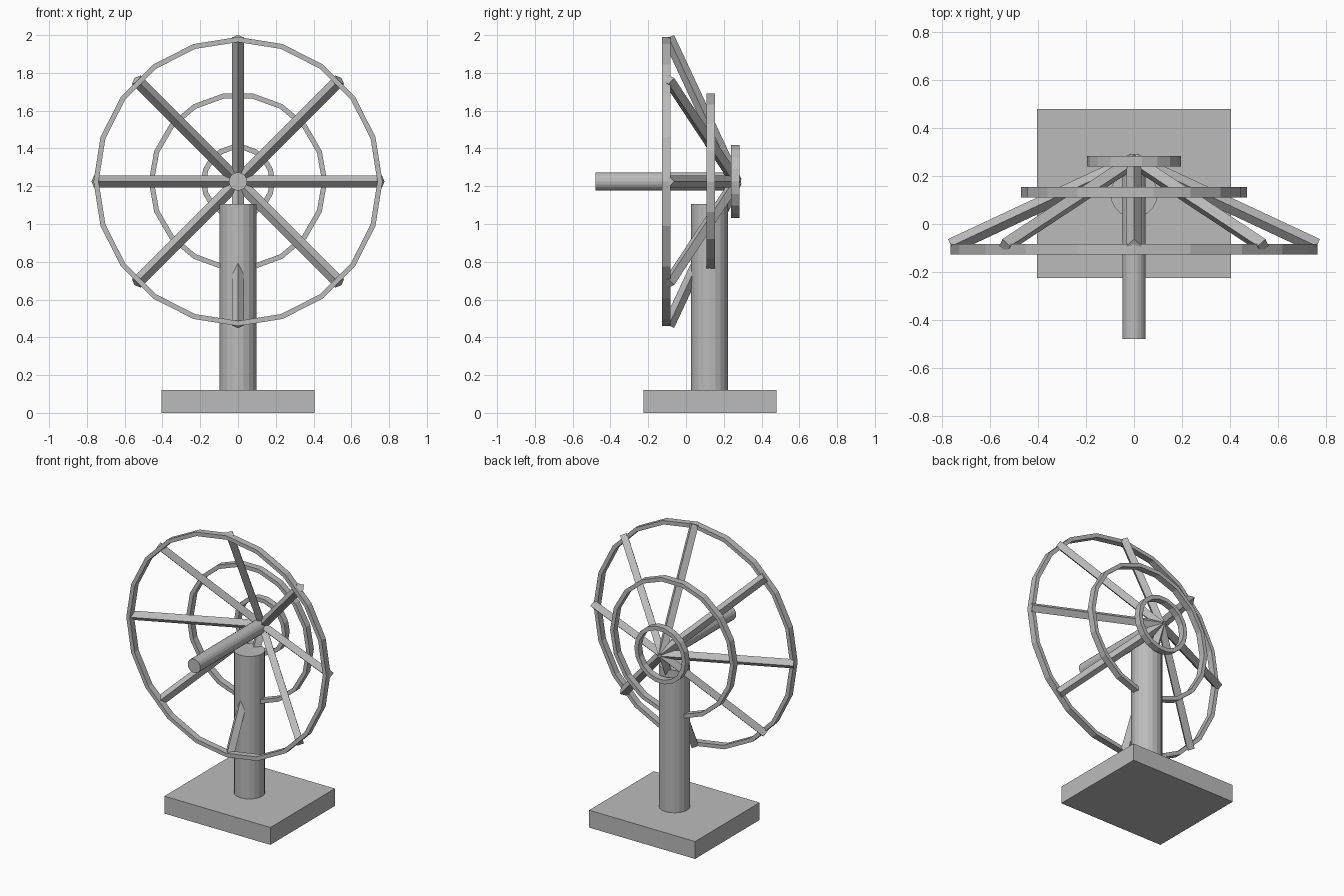
import bpy, bmesh, math
from mathutils import Vector, Matrix

cube = bpy.data.objects.get("Cube")
if cube:
    bpy.data.objects.remove(cube, do_unlink=True)

grey = bpy.data.materials.new("plain grey")
grey.use_nodes = True
grey.diffuse_color = (0.5, 0.5, 0.5, 1)
grey.node_tree.nodes["Principled BSDF"].inputs["Base Color"].default_value = (0.5, 0.5, 0.5, 1)

HUB_Z = 1.225
FACE_FRONT = Matrix.Rotation(math.pi / 2, 4, 'X')


def add_part(name, bm):
    bmesh.ops.recalc_face_normals(bm, faces=bm.faces)
    mesh = bpy.data.meshes.new(name)
    bm.to_mesh(mesh)
    bm.free()
    mesh.materials.append(grey)
    obj = bpy.data.objects.new(name, mesh)
    bpy.context.collection.objects.link(obj)
    return obj


def rod(name, start, end, radius, sides, turn=0.0):
    """Straight prism between two points."""
    start, end = Vector(start), Vector(end)
    axis = end - start
    place = (Matrix.Translation((start + end) / 2)
             @ axis.to_track_quat('Z', 'Y').to_matrix().to_4x4()
             @ Matrix.Rotation(turn, 4, 'Z'))
    bm = bmesh.new()
    bmesh.ops.create_cone(bm, cap_ends=True, segments=sides, radius1=radius,
                          radius2=radius, depth=axis.length, matrix=place)
    return add_part(name, bm)


def ring(name, y, outer, inner, depth, sides):
    """Flat-sided hoop around the hub axis."""
    bm = bmesh.new()
    section = [(outer, -depth / 2), (outer, depth / 2), (inner, depth / 2), (inner, -depth / 2)]
    loops = []
    for i in range(sides):
        a = math.tau * i / sides
        loops.append([bm.verts.new((r * math.cos(a), y + d, HUB_Z + r * math.sin(a)))
                      for r, d in section])
    for i in range(sides):
        here, after = loops[i], loops[(i + 1) % sides]
        for k in range(4):
            n = (k + 1) % 4
            bm.faces.new((here[k], here[n], after[n], after[k]))
    return add_part(name, bm)


# Square base slab
bm = bmesh.new()
bmesh.ops.create_cube(bm, size=1, matrix=Matrix.Translation((0, 0.127, 0.06))
                      @ Matrix.Diagonal((0.81, 0.705, 0.12, 1)))
add_part("base", bm)

# Upright post and the shaft pointing forward
rod("post", (0, 0.125, 0.1), (0, 0.125, 1.105), 0.098, 20)
rod("shaft", (0, -0.48, HUB_Z), (0, 0.235, HUB_Z), 0.048, 20)

# Three hoops, widest at the front
ring("outer_ring", -0.105, 0.765, 0.738, 0.045, 20)
ring("middle_ring", 0.132, 0.472, 0.445, 0.045, 18)
ring("inner_ring", 0.262, 0.196, 0.168, 0.045, 18)

# Eight sloping spokes with a ridge facing forward
for i in range(8):
    a = math.tau * i / 8
    tip = Vector((0.762, -0.092, 0))
    spoke = rod("spoke_%d" % (i + 1), (0, 0.264, 0), tip, 0.032, 4)
    # lay the spoke out in its own plane, then swing it round the hub
    spoke.data.transform(Matrix.Translation((0, 0, HUB_Z)) @ Matrix.Rotation(-a, 4, 'Y'))
